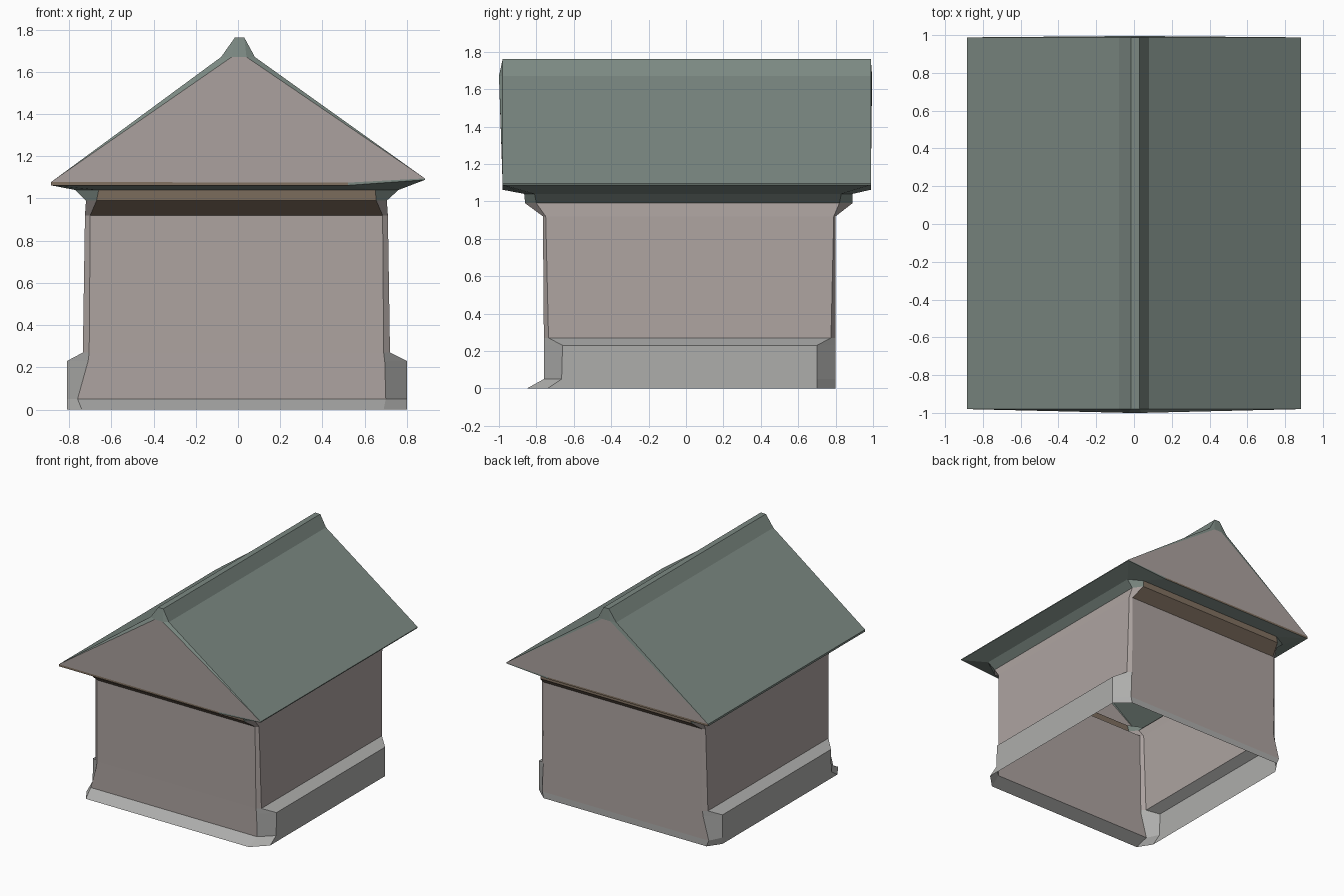
import bpy

if "Cube" in bpy.data.objects:
    bpy.data.objects.remove(bpy.data.objects["Cube"])

def mat(name, rgb):
    m = bpy.data.materials.new(name)
    m.diffuse_color = (*rgb, 1)
    m.use_nodes = True
    m.node_tree.nodes["Principled BSDF"].inputs["Base Color"].default_value = m.diffuse_color
    return m

WALL = mat("plaster", (0.42, 0.37, 0.355))
STONE = mat("stone", (0.42, 0.42, 0.41))
WOOD = mat("wood", (0.22, 0.165, 0.12))
GREEN = mat("roof_green", (0.20, 0.25, 0.225))

def make(name, verts, faces, mats, ids=None):
    me = bpy.data.meshes.new(name)
    me.from_pydata(verts, [], faces)
    for m in mats:
        me.materials.append(m)
    for p in me.polygons:
        p.material_index = ids[p.index] if ids else 0
    me.update()
    ob = bpy.data.objects.new(name, me)
    bpy.context.collection.objects.link(ob)
    return ob

def ring(z, xl, xr, yf, yb, s0, s1, f0, f1):
    """Rectangle with chamfered corners: outer limits, then side and end face limits."""
    return [(f0, yf, z), (f1, yf, z), (xr, s0, z), (xr, s1, z),
            (f1, yb, z), (f0, yb, z), (xl, s1, z), (xl, s0, z)]

def loft(name, rings, end_mat, side_mat):
    """Join 8-point rings; front and back faces use end_mat, the rest side_mat."""
    faces, ids = [], []
    for k in range(len(rings) - 1):
        for i in range(8):
            j = (i + 1) % 8
            faces.append((k*8 + i, k*8 + j, k*8 + 8 + j, k*8 + 8 + i))
            ids.append(0 if i in (0, 4) else 1)
    return make(name, sum(rings, []), faces, [end_mat, side_mat], ids)

foot = ring(0.00, -.81, .80, -.85, .80, -.74, .70, -.74, .69)
foot_top = ring(0.05, -.81, .80, -.76, .80, -.665, .70, -.76, .70)
plinth_top = ring(0.23, -.81, .80, -.76, .80, -.66, .70, -.71, .695)
wall_low = ring(0.27, -.735, .72, -.76, .80, -.735, .775, -.705, .69)
wall_top = ring(0.92, -.725, .71, -.765, .80, -.75, .79, -.70, .685)
flare = ring(0.99, -.72, .705, -.86, .89, -.80, .82, -.67, .655)
cornice_top = ring(1.04, -.77, .76, -.865, .89, -.81, .83, -.66, .65)

# Eave outline, with the right-hand edge lifted
YF, YB, E, K = -.98, .988, .885, .52
eave = [(-E, YF, 1.062), (K, YF, 1.062), (E, YF, 1.088), (E, YB, 1.088),
        (K, YB, 1.062), (-E, YB, 1.062), (-E, YB, 1.062), (-E, YF, 1.062)]

# Body, bottom to top, open underneath
loft("foot", [foot, foot_top], STONE, STONE)
loft("plinth", [foot_top, plinth_top, wall_low], WALL, STONE)
loft("walls", [wall_low, wall_top], WALL, WALL)
loft("wall_flare", [wall_top, flare], WOOD, WALL)
loft("cornice", [flare, cornice_top], WOOD, GREEN)
loft("eave_underside", [cornice_top, eave], GREEN, GREEN)

# Roof slopes and ridge cap
profile = [(-E, 1.062), (-E, 1.078), (-.08, 1.67), (-.015, 1.762),
           (.03, 1.762), (.08, 1.67), (E, 1.095), (E, 1.088)]
n = len(profile)
verts = [(x, y, z) for y in (YF, YB) for x, z in profile]
make("roof", verts, [(i, i + 1, i + n + 1, i + n)[::-1] for i in range(n - 1)], [GREEN])

# Gable ends: plaster panel leaning out to the apex, green rim and ridge end
for name, y, tip, flip in (("front_gable", YF, -1.0, 1), ("back_gable", YB, .995, -1)):
    v = [(x, y, z) for x, z in profile]
    v += [(-.03, tip, 1.67), (.04, tip, 1.67), (K, y, 1.075),
          (K, y, 1.062)]
    faces = [(1, 10, 6, 9, 8), (0, 11, 10, 1), (11, 7, 6, 10),
             (1, 8, 2), (9, 6, 5), (2, 8, 3), (8, 9, 4, 3), (9, 5, 4)]
    make(name, v, [f[::flip] for f in faces], [WALL, WOOD, GREEN],
         [0, 1, 2, 2, 2, 2, 2, 2])
